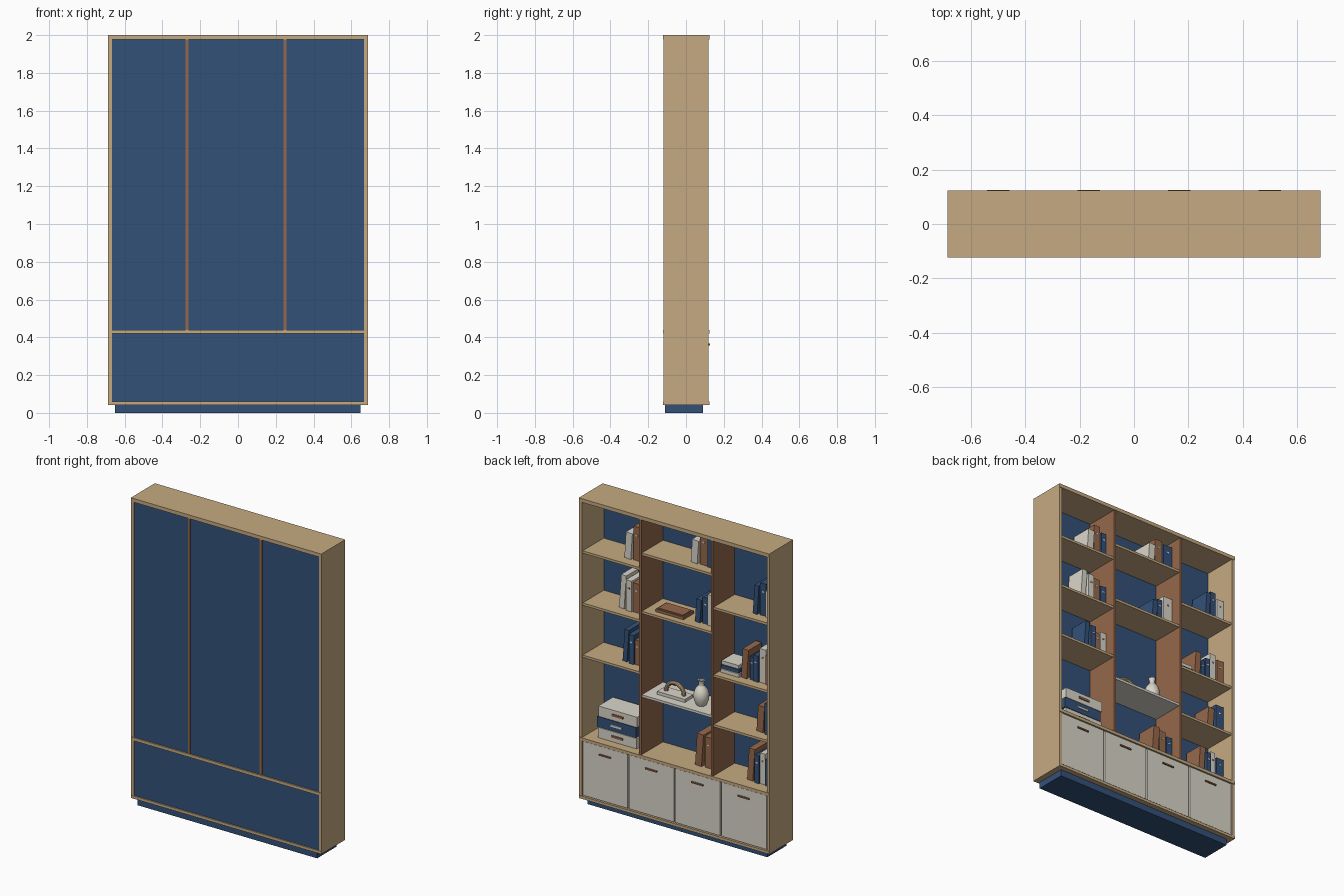
import bpy, bmesh, math
from mathutils import Matrix, Vector

old = bpy.data.objects.get("Cube")
if old:
    bpy.data.objects.remove(old, do_unlink=True)


def material(name, rgb):
    m = bpy.data.materials.new(name)
    m.use_nodes = True
    m.diffuse_color = (*rgb, 1)
    m.node_tree.nodes["Principled BSDF"].inputs["Base Color"].default_value = (*rgb, 1)
    return m


OAK = material("pale_oak", (.56, .40, .22))
NAVY = material("navy_blue", (.034, .083, .19))
BROWN = material("walnut_brown", (.30, .14, .07))
CREAM = material("warm_cream", (.70, .67, .59))


def finish(name, bm, mat, smooth=False):
    bmesh.ops.recalc_face_normals(bm, faces=bm.faces)
    mesh = bpy.data.meshes.new(name)
    bm.to_mesh(mesh)
    bm.free()
    mesh.materials.append(mat)
    ob = bpy.data.objects.new(name, mesh)
    bpy.context.collection.objects.link(ob)
    if smooth:
        bpy.ops.object.select_all(action="DESELECT")
        ob.select_set(True)
        bpy.context.view_layer.objects.active = ob
        bpy.ops.object.shade_smooth_by_angle()
    return ob


def box(name, x, y, z, mat, lean=0):
    """Box from (min, max) pairs, optionally leaning about its lower -x edge."""
    bm = bmesh.new()
    bmesh.ops.create_cube(bm, size=1)
    for v in bm.verts:
        v.co = Vector([(a + b) / 2 + c * (b - a) for (a, b), c in zip((x, y, z), v.co)])
    if lean:
        pivot = Vector((x[0], 0, z[0]))
        bmesh.ops.rotate(bm, verts=bm.verts, cent=pivot, matrix=Matrix.Rotation(lean, 3, "Y"))
    return finish(name, bm, mat)


# Carcass
W, D, T = .687, .12, .02
FULL = (-.123, .124)
box("plinth", (-.65, .648), (-.11, .09), (0, .043), NAVY)
box("bottom_panel", (-W, W), FULL, (.042, .06), OAK)
box("counter_panel", (-W, W), FULL, (.42, .44), OAK)
box("top_panel", (-W, W), FULL, (1.976, 2), OAK)
for side, s in (("left", 1), ("right", -1)):
    box(side + "_side_panel", sorted((s * W, s * (W - T))), (-D, D), (.06, 1.976), OAK)
box("back_panel", (T - W, W - T), (-.115, -.105), (.06, 1.976), NAVY)
dividers = ((-.278, -.262), (.24, .256))
for i, d in enumerate(dividers):
    box(f"divider_{i}", d, (-D, D - .002), (.44, 1.976), BROWN)

# Shelves of the three bays
bays = {"left": (.256, .667), "middle": (-.262, .24), "right": (-.667, -.278)}
levels = {"left": (.975, 1.315, 1.655), "middle": (.83, 1.375, 1.755), "right": (.775, 1.10, 1.54)}
for bay, zs in levels.items():
    for z in zs:
        mat = CREAM if z == .83 else OAK
        box(bay + "_shelf", bays[bay], (-.105, .112), (z - .016, z), mat)

# Cupboard doors with slim pulls
step = 2 * (W - T) / 4
for i in range(4):
    x = T - W + i * step
    mid = x + step / 2
    box("door", (x + .005, x + step - .005), (.1, .118), (.065, .416), CREAM)
    box("door_pull", (mid - .042, mid + .042), (.118, .126), (.358, .367), BROWN)

# Standing books: bay, shelf height, then (colour, width, height) from the bay's -x wall
rows = [
    ("left", 1.655, [(NAVY, .04, .18), (BROWN, .05, .22), (CREAM, .05, .17)]),
    ("left", 1.315, [(NAVY, .045, .15), (BROWN, .05, .19), (CREAM, .045, .2), (CREAM, .04, .22)]),
    ("left", .975, [(CREAM, .045, .17), (BROWN, .035, .16), (NAVY, .04, .19), (NAVY, .035, .21)]),
    ("middle", 1.755, [(NAVY, .07, .18), (BROWN, .06, .2), (CREAM, .05, .15)]),
    ("middle", 1.375, [(CREAM, .07, .2), (NAVY, .04, .17), (NAVY, .04, .15)]),
    ("middle", .44, [(NAVY, .045, .17), (BROWN, .05, .2), (BROWN, .05, .21)]),
    ("right", 1.54, [(CREAM, .055, .17), (NAVY, .045, .21), (NAVY, .035, .19)]),
    ("right", 1.10, [(BROWN, .055, .19), (CREAM, .05, .22), (NAVY, .04, .17), (NAVY, .03, .15), (BROWN, .045, .19)]),
    ("right", .775, [(NAVY, .065, .2), (BROWN, .05, .17)]),
    ("right", .44, [(NAVY, .06, .17), (CREAM, .04, .2), (NAVY, .035, .18), (BROWN, .045, .21)]),
]
for bay, z, books in rows:
    x = bays[bay][0] + .006
    for i, (mat, w, h) in enumerate(books):
        last = i == len(books) - 1
        lean = -math.radians(4) if last else 0
        front = .05 - .008 * (i % 2)
        if last:
            x += math.sin(-lean) * h
        box("book", (x, x + w - .004), (-.085, front), (z, z + h), mat, lean)
        if not last:
            label = BROWN if mat == CREAM else CREAM
            c = x + w / 2 - .002
            box("book_label", (c - .007, c + .007), (front, front + .002),
                (z + h * .72, z + h * .77), label)
        x += w

# Stacked storage boxes with pulls
for i, mat in enumerate((CREAM, NAVY, CREAM)):
    z, shift = .44 + i * .07, (0, .006, -.003)[i]
    box("storage_box", (.31 + shift, .59 + shift), (-.085, .065), (z, z + .067), mat)
    box("storage_box_pull", (.41 + shift, .49 + shift), (.065, .071), (z + .028, z + .042),
        CREAM if mat == NAVY else BROWN)

# Flat books
box("flat_book", (-.03, .17), (-.04, .07), (1.375, 1.393), BROWN)
box("flat_book_cover", (-.02, .16), (-.03, .06), (1.393, 1.399), BROWN)
for i, mat in enumerate((CREAM, NAVY, CREAM)):
    z = 1.10 + i * .024
    box("stacked_book", (-.425 + .006 * i, -.29), (-.075, .06 - .006 * i), (z, z + .023), mat)

# Arch ornament on its base
box("arch_base", (-.03, .17), (-.03, .055), (.83, .85), CREAM)
bm = bmesh.new()
SEG, RING = 16, 10
rings = []
for i in range(SEG + 1):
    a = math.pi * i / SEG
    radial = Vector((math.cos(a), 0, math.sin(a)))
    centre = Vector((.07, .012, .85)) + radial * .064
    rings.append([bm.verts.new(centre + .013 * (radial * math.cos(t) + Vector((0, math.sin(t), 0))))
                  for t in (math.tau * k / RING for k in range(RING))])
for a, b in zip(rings, rings[1:]):
    for k in range(RING):
        n = (k + 1) % RING
        bm.faces.new((a[k], a[n], b[n], b[k]))
for end in (rings[0], rings[-1]):
    bm.faces.new(end)
finish("arch_ornament", bm, OAK, True)

# Turned vase
profile = [(0, 0), (.03, 0), (.045, .035), (.047, .07), (.038, .1), (.018, .125),
           (.016, .14), (.022, .16), (.015, .16), (.011, .13), (0, .13)]
bm = bmesh.new()
pts = [bm.verts.new((r, 0, z)) for r, z in profile]
edges = [bm.edges.new(p) for p in zip(pts, pts[1:])]
bmesh.ops.spin(bm, geom=pts + edges, cent=(0, 0, 0), axis=(0, 0, 1), angle=math.tau, steps=28)
bmesh.ops.remove_doubles(bm, verts=bm.verts, dist=.0001)
bmesh.ops.translate(bm, verts=bm.verts, vec=(-.125, .02, .83))
finish("vase", bm, CREAM, True)
